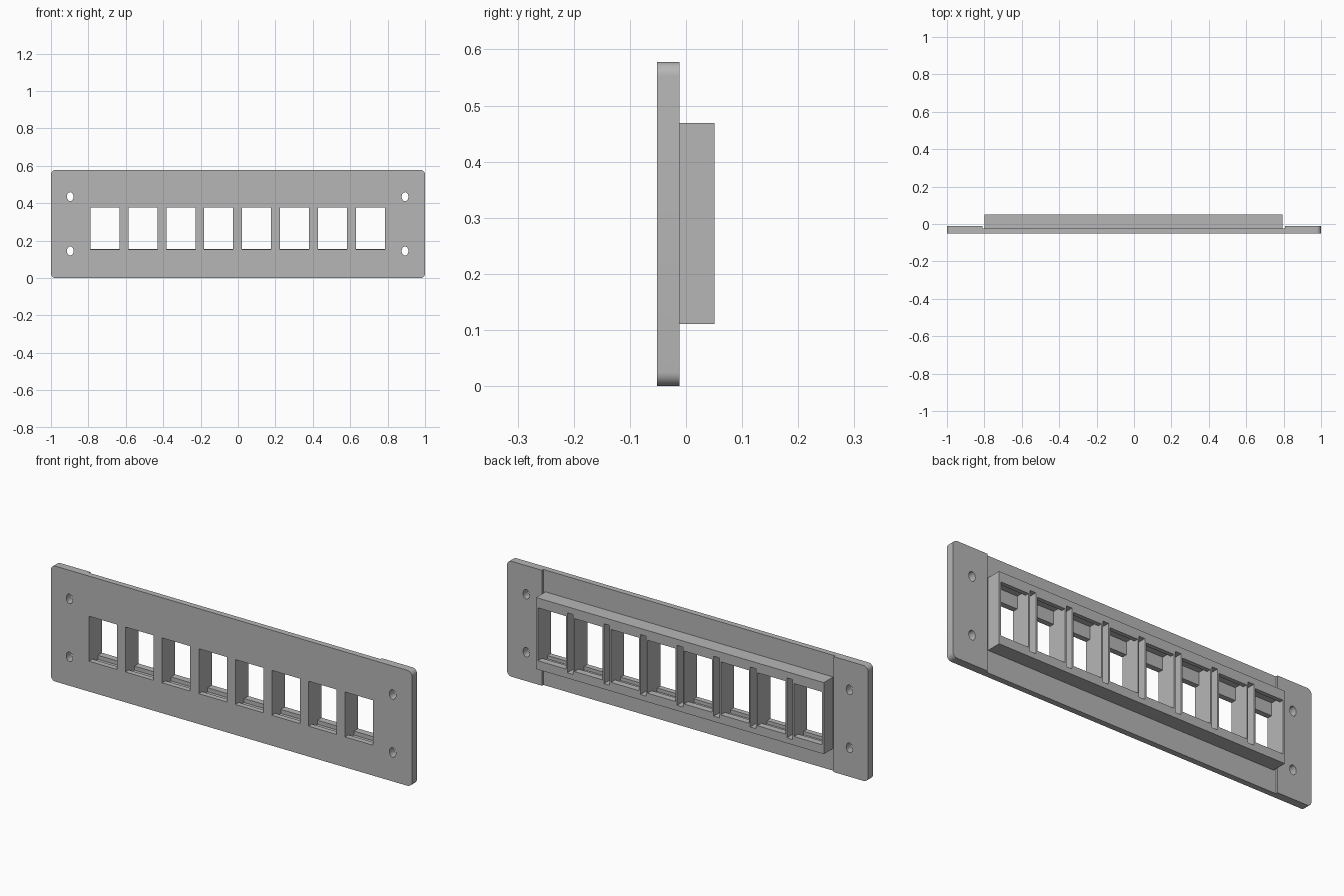
import bpy, bmesh, math
from mathutils import Vector

if "Cube" in bpy.data.objects:
    bpy.data.objects.remove(bpy.data.objects["Cube"], do_unlink=True)

HEIGHT = 0.578
FRONT, BACK, RECESS, REAR = -0.052, -0.012, -0.023, 0.051
MID_X = -0.002
COUNT, PITCH, WINDOW_W, WALL = 8, 0.2027, 0.155, 0.008

grey = bpy.data.materials.new("plain grey")
grey.use_nodes = True
grey.diffuse_color = (0.47, 0.47, 0.47, 1)
grey.node_tree.nodes["Principled BSDF"].inputs["Base Color"].default_value = grey.diffuse_color


def prism(bm, points, direction):
    """Extrude a closed outline of 3D points along a direction."""
    face = bm.faces.new([bm.verts.new(p) for p in points])
    moved = bmesh.ops.extrude_face_region(bm, geom=[face])["geom"]
    verts = [g for g in moved if isinstance(g, bmesh.types.BMVert)]
    bmesh.ops.translate(bm, verts=verts, vec=Vector(direction))


def box(bm, x, y, z):
    outline = [(x[0], y[0], z[0]), (x[1], y[0], z[0]), (x[1], y[0], z[1]), (x[0], y[0], z[1])]
    prism(bm, outline, (0, y[1] - y[0], 0))


def finish(name, bm):
    bmesh.ops.recalc_face_normals(bm, faces=bm.faces)
    mesh = bpy.data.meshes.new(name)
    bm.to_mesh(mesh)
    bm.free()
    mesh.materials.append(grey)
    obj = bpy.data.objects.new(name, mesh)
    bpy.context.scene.collection.objects.link(obj)
    return obj


def combine(target, tool, operation):
    """Apply a boolean and discard its tool."""
    mod = target.modifiers.new(operation.lower(), "BOOLEAN")
    mod.object, mod.operation, mod.solver = tool, operation, "EXACT"
    bpy.context.view_layer.objects.active = target
    bpy.ops.object.modifier_apply(modifier=mod.name)
    bpy.data.objects.remove(tool, do_unlink=True)


# Face plate with rounded corners
bm = bmesh.new()
radius, outline = 0.025, []
for i, (sx, sz) in enumerate([(1, 1), (-1, 1), (-1, -1), (1, -1)]):
    for k in range(9):
        a = math.radians(90 * i + 90 * k / 8)
        outline.append((sx * (1 - radius) + radius * math.cos(a), FRONT,
                        HEIGHT / 2 + sz * (HEIGHT / 2 - radius) + radius * math.sin(a)))
prism(bm, outline, (0, BACK - FRONT, 0))
panel = finish("face_plate", bm)

# Shallow recess across the back, leaving thicker end pads
bm = bmesh.new()
box(bm, (MID_X - 0.808, MID_X + 0.808), (RECESS, 0.1), (-0.1, 0.7))
combine(panel, finish("recess_cutter", bm), "DIFFERENCE")

# Raised socket frame on the back
bm = bmesh.new()
box(bm, (MID_X - 0.797, MID_X + 0.797), (RECESS - 0.01, REAR), (0.111, 0.469))
combine(panel, finish("socket_frame", bm), "UNION")

# Stepped socket openings with a catch groove above and below
bm = bmesh.new()
section = [(-0.1, 0.152), (-0.025, 0.152), (-0.025, 0.135), (0.018, 0.135), (0.018, 0.155),
           (0.1, 0.155), (0.1, 0.42), (0.03, 0.42), (0.018, 0.44), (-0.025, 0.44),
           (-0.025, 0.377), (-0.1, 0.377)]
for i in range(COUNT):
    x = MID_X + (i - (COUNT - 1) / 2) * PITCH
    prism(bm, [(x - WINDOW_W / 2, y, z) for y, z in section], (WINDOW_W, 0, 0))
    # Slot between neighbouring sockets leaves two thin walls
    if i < COUNT - 1:
        box(bm, (x + WINDOW_W / 2 + WALL, x + PITCH - WINDOW_W / 2 - WALL),
            (RECESS, 0.1), (0.138, 0.438))

# Oval mounting holes
for sx in (-1, 1):
    for z in (0.145, 0.435):
        ring = [2 * math.pi * k / 24 for k in range(24)]
        prism(bm, [(MID_X + sx * 0.895 + 0.018 * math.cos(a), -0.1, z + 0.024 * math.sin(a))
                   for a in ring], (0, 0.2, 0))
combine(panel, finish("opening_cutter", bm), "DIFFERENCE")

# Smooth only the rounded corners and hole walls
panel.name = "socket_panel"
panel.select_set(True)
bpy.context.view_layer.objects.active = panel
bpy.ops.object.shade_smooth_by_angle(angle=math.radians(25))
